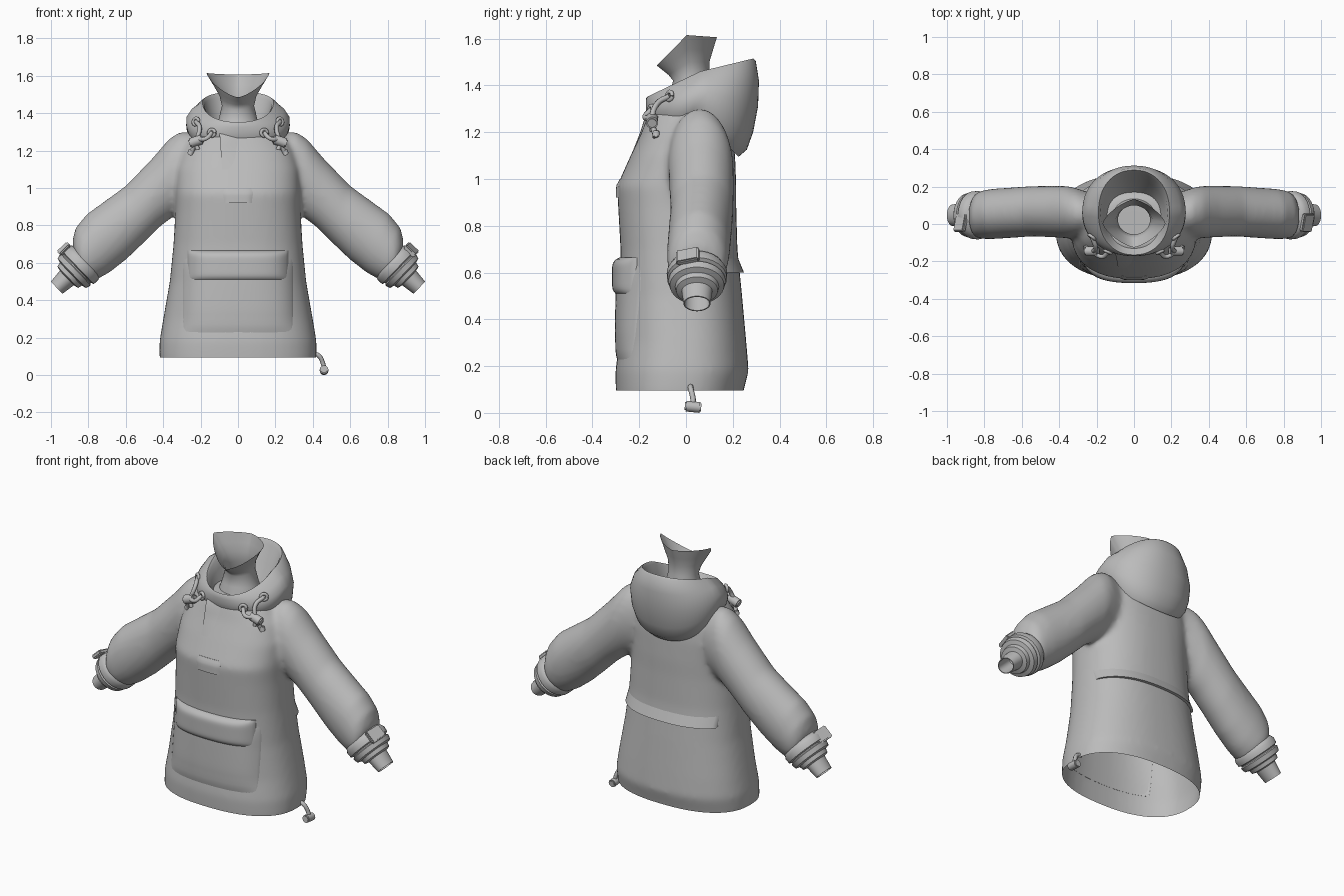
import bpy, bmesh, math
from mathutils import Vector, Matrix

if "Cube" in bpy.data.objects:
    bpy.data.objects.remove(bpy.data.objects["Cube"])

GREY = (0.5, 0.5, 0.5, 1)
fabric = bpy.data.materials.new("grey_fabric")
fabric.use_nodes = True
fabric.diffuse_color = GREY
fabric.node_tree.nodes["Principled BSDF"].inputs["Base Color"].default_value = GREY


def finish(name, bm, angle=50):
    mesh = bpy.data.meshes.new(name)
    bm.to_mesh(mesh)
    bm.free()
    mesh.materials.clear()
    mesh.materials.append(fabric)
    ob = bpy.data.objects.new(name, mesh)
    bpy.context.collection.objects.link(ob)
    bpy.ops.object.select_all(action='DESELECT')
    ob.select_set(True)
    bpy.context.view_layer.objects.active = ob
    bpy.ops.object.shade_smooth_by_angle(angle=math.radians(angle))
    return ob


def loft(bm, rings, caps=False):
    loops = [[bm.verts.new(p) for p in ring] for ring in rings]
    for a, b in zip(loops, loops[1:]):
        for i in range(len(a)):
            j = (i + 1) % len(a)
            bm.faces.new((a[i], a[j], b[j], b[i]))
    if caps:
        bm.faces.new(loops[0][::-1])
        bm.faces.new(loops[-1])
    bmesh.ops.recalc_face_normals(bm, faces=bm.faces[:])


def power(v, n):
    return math.copysign(abs(v) ** (2 / n), v)


def ring(rx, yf, yb, zf, zs, zb, n=2.0, count=48):
    """Oval ring whose height differs at its front, sides and back."""
    pts = []
    for i in range(count):
        t = 2 * math.pi * i / count
        c, s = power(math.cos(t), n), power(math.sin(t), n)
        end = zb if s > 0 else zf
        pts.append((rx * c, (yf + yb) / 2 + (yb - yf) / 2 * s, zs + (end - zs) * abs(s)))
    return pts


# Torso profile: height, half width, front, back
TORSO = [(0.03, .41, -.295, .235), (.09, .42, -.30, .245), (.18, .42, -.302, .268),
         (.3, .40, -.285, .258), (.5, .365, -.28, .24), (.7, .345, -.28, .22),
         (.88, .335, -.29, .215), (.97, .335, -.295, .215), (1.1, .33, -.237, .21),
         (1.2, .30, -.19, .2), (1.28, .24, -.16, .18), (1.315, .17, -.14, .14)]
SHAPE = 2.4


def torso_at(z):
    for a, b in zip(TORSO, TORSO[1:]):
        if a[0] <= z <= b[0]:
            f = (z - a[0]) / (b[0] - a[0])
            return [p + (q - p) * f for p, q in zip(a[1:], b[1:])]


# Torso and sleeves fused into one soft shell
bm = bmesh.new()
loft(bm, [ring(w, f, b, z, z, z, SHAPE) for z, w, f, b in TORSO], True)
# Sleeve sections: top x z, bottom x z, centre y, half depth
SLEEVE = [(.18, 1.295, .18, .92, .05, .10), (.31, 1.302, .33, .86, .06, .135),
          (.37, 1.262, .355, .84, .064, .14), (.46, 1.157, .42, .79, .067, .138),
          (.60, 1.012, .50, .71, .068, .135), (.72, .925, .60, .615, .06, .135),
          (.81, .86, .69, .545, .054, .135), (.87, .785, .755, .51, .049, .13),
          (.885, .72, .785, .51, .045, .12), (.885, .68, .81, .52, .042, .10)]
for side in (1, -1):
    rings = []
    for tx, tz, bx, bz, yc, d in SLEEVE:
        pts = []
        for i in range(32):
            t = 2 * math.pi * i / 32
            k = (1 + math.cos(t)) / 2
            pts.append((side * (bx + (tx - bx) * k), yc + d * math.sin(t), bz + (tz - bz) * k))
        rings.append(pts)
    loft(bm, rings, True)
temp = finish("shell_source", bm)
mod = temp.modifiers.new("fuse", 'REMESH')
mod.mode = 'VOXEL'
mod.voxel_size = 0.014
mod = temp.modifiers.new("soften", 'SMOOTH')
mod.factor = 0.5
mod.iterations = 14
bpy.context.view_layer.update()
bm = bmesh.new()
bm.from_object(temp, bpy.context.evaluated_depsgraph_get())
bpy.data.objects.remove(temp)
# Straight open hem
bmesh.ops.bisect_plane(bm, geom=bm.verts[:] + bm.edges[:] + bm.faces[:],
                       plane_co=(0, 0, .095), plane_no=(0, 0, 1), clear_inner=True)
finish("jacket_shell", bm, 80)


def patch(name, x0, x1, z0, z1, front, lift, nx=40, nz=16, slant=0):
    """Panel that follows the torso, raised by lift(u, v), with turned-in edges."""
    bm = bmesh.new()
    grid = []
    for j in range(-1, nz + 2):
        v = min(max(j / nz, 0), 1)
        row = []
        for i in range(-1, nx + 2):
            u = min(max(i / nx, 0), 1)
            z = z0 + (z1 - z0) * v
            x = x0 + (x1 - x0) * u + slant * (1 - v)
            w, f, b = torso_at(z)
            mid, half = (f + b) / 2, (b - f) / 2
            h = -.005 if j in (-1, nz + 1) or i in (-1, nx + 1) else lift(u, v)
            y = half * (1 - min(abs(x / w), 1) ** SHAPE) ** (1 / SHAPE) + h
            row.append(bm.verts.new((x, mid - y if front else mid + y, z)))
        grid.append(row)
    for a, b in zip(grid, grid[1:]):
        for i in range(len(a) - 1):
            bm.faces.new((a[i], a[i + 1], b[i + 1], b[i]))
    bmesh.ops.recalc_face_normals(bm, faces=bm.faces[:])
    if (sum((f.normal.y for f in bm.faces)) < 0) != front:
        bmesh.ops.reverse_faces(bm, faces=bm.faces[:])
    return finish(name, bm)


def dome(u, power=6):
    return 1 - abs(2 * u - 1) ** power


# Front pouch pocket with its flap, chest tab, placket, back pocket flap
patch("pouch_pocket", -.30, .30, .22, .64, True,
      lambda u, v: -.004 + .025 * dome(u, 8) * dome(v, 4))
patch("pouch_flap", -.27, .27, .50, .665, True,
      lambda u, v: .004 + .032 * dome(u, 8) * dome(v, 6))
patch("chest_tab", -.08, .08, .92, 1.0, True,
      lambda u, v: -.003 + .011 * dome(u) * (1 - v * .6), 12, 6)
patch("neck_placket", -.10, .02, 1.10, 1.31, True,
      lambda u, v: -.005 + .02 * (1 - u) * min(1, .3 + v), 8, 10, .015)
patch("back_flap", -.305, .338, .60, .67, False, lambda u, v: -.004 + .022 * (1 - v), 48, 6)

# Hood, from its lower seam over the rim and down inside
HOOD = [(.25, -.135, .225, 1.21, 1.275, 1.095), (.267, -.155, .26, 1.245, 1.30, 1.125),
        (.277, -.165, .287, 1.27, 1.335, 1.20), (.275, -.171, .308, 1.295, 1.38, 1.31),
        (.245, -.172, .312, 1.325, 1.425, 1.42), (.2, -.17, .298, 1.345, 1.455, 1.505),
        (.19, -.165, .288, 1.352, 1.46, 1.515), (.178, -.155, .272, 1.34, 1.445, 1.49),
        (.165, -.135, .235, 1.315, 1.38, 1.39), (.13, -.09, .16, 1.27, 1.27, 1.27)]
bm = bmesh.new()
loft(bm, [ring(*r, n=2.2, count=64) for r in HOOD])
finish("hood", bm, 70)

# Neck gaiter with a pointed chin, its rim pinched towards a diamond
NECK = [(.14, -.10, .15, 1.26, 1.26, 1.26, 2), (.105, -.072, .12, 1.36, 1.36, 1.36, 2),
        (.086, -.055, .10, 1.42, 1.44, 1.44, 2), (.10, -.075, .1, 1.445, 1.5, 1.5, 1.8),
        (.13, -.1, .115, 1.465, 1.555, 1.55, 1.6), (.168, -.125, .132, 1.485, 1.615, 1.606, 1.4)]
bm = bmesh.new()
loft(bm, [ring(*r) for r in NECK])
finish("neck_gaiter", bm, 70)


def cord(name, points, radius=.012):
    curve = bpy.data.curves.new(name, 'CURVE')
    curve.dimensions = '3D'
    curve.bevel_depth = radius
    curve.bevel_resolution = 2
    curve.resolution_u = 6
    curve.use_fill_caps = True
    sp = curve.splines.new('BEZIER')
    sp.bezier_points.add(len(points) - 1)
    for bp, p in zip(sp.bezier_points, points):
        bp.co = p
        bp.handle_left_type = bp.handle_right_type = 'AUTO'
    ob = bpy.data.objects.new(name, curve)
    bpy.context.collection.objects.link(ob)
    bpy.context.view_layer.update()
    bm = bmesh.new()
    bm.from_mesh(ob.evaluated_get(bpy.context.evaluated_depsgraph_get()).to_mesh())
    bpy.data.objects.remove(ob)
    finish(name, bm)


def toggle(name, centre, axis, radius, length):
    bm = bmesh.new()
    turn = Vector(axis).to_track_quat('Z', 'Y').to_matrix().to_4x4()
    bmesh.ops.create_cone(bm, cap_ends=True, segments=20, radius1=radius, radius2=radius,
                          depth=length, matrix=Matrix.Translation(centre) @ turn)
    bmesh.ops.bevel(bm, geom=[e for e in bm.edges if e.calc_face_angle(0) > 1],
                    offset=radius * .25, segments=2, affect='EDGES')
    finish(name, bm)


def eyelet(name, centre, axis):
    turn = Vector(axis).to_track_quat('Z', 'Y').to_matrix()
    loop = [Vector(centre) + turn @ Vector((.018 * math.cos(t), .018 * math.sin(t), 0))
            for t in [i * math.pi / 6 for i in range(13)]]
    cord(name, loop, .009)


# Cuff profile along the wrist axis: distance, radius
CUFF = [(-.02, .09), (0, .115), (.02, .125), (.05, .123), (.056, .108), (.062, .108),
        (.067, .117), (.095, .110), (.102, .085), (.125, .08), (.132, .054),
        (.207, .045), (.207, .04), (.1, .038)]
for side, label in ((1, "left"), (-1, "right")):
    axis = Vector((side * .72, 0, -.69)).normalized()
    out = Vector((side * .69, 0, .72)).normalized()
    across = Vector((0, 1, 0))
    start = Vector((side * .82, .047, .61))
    bm = bmesh.new()
    loft(bm, [[start + axis * t + out * (r * math.cos(a))
               + across * ((r * .9 + .017) * math.sin(a))
               for a in [2 * math.pi * i / 32 for i in range(32)]] for t, r in CUFF])
    finish(label + "_cuff", bm, 35)

    # Wrist strap tab, tilted towards the front
    bm = bmesh.new()
    frame = Matrix((axis, across, out)).transposed().to_4x4()
    place = Matrix.Translation(start + axis * .035 + out * .117 - across * .04)
    tilt = Matrix.Rotation(math.radians(15 * side), 4, 'X')
    bmesh.ops.create_cube(bm, size=1,
                          matrix=place @ frame @ tilt @ Matrix.Diagonal((.075, .1, .026, 1)))
    bmesh.ops.bevel(bm, geom=bm.edges[:], offset=.006, segments=2, affect='EDGES')
    bmesh.ops.recalc_face_normals(bm, faces=bm.faces[:])
    finish(label + "_cuff_tab", bm)

    # Hood drawcord: two eyelets, a loop, a toggle and hanging ends
    upper, lower = (side * .225, -.07, 1.355), (side * .14, -.15, 1.295)
    lock = (side * .225, -.145, 1.25)
    eyelet(label + "_upper_eyelet", upper, (side * .6, -.8, .1))
    eyelet(label + "_lower_eyelet", lower, (side * .4, -.9, .1))
    cord(label + "_upper_cord", [upper, (side * .205, -.125, 1.32), lock, (side * .25, -.13, 1.185)])
    cord(label + "_lower_cord", [lower, (side * .17, -.175, 1.265), lock, (side * .215, -.145, 1.205)])
    toggle(label + "_cord_lock", lock, (side * .9, 0, -.3), .026, .075)
    toggle(label + "_cord_end", (side * .253, -.128, 1.19), (side * .3, 0, -1), .016, .03)

# Hem drawcord and its toggle
cord("hem_cord", [(.40, .02, .115), (.43, .02, .105), (.455, .03, .06), (.46, .03, .03)])
toggle("hem_toggle", (.46, .03, .026), (0, 1, -.1), .023, .07)
